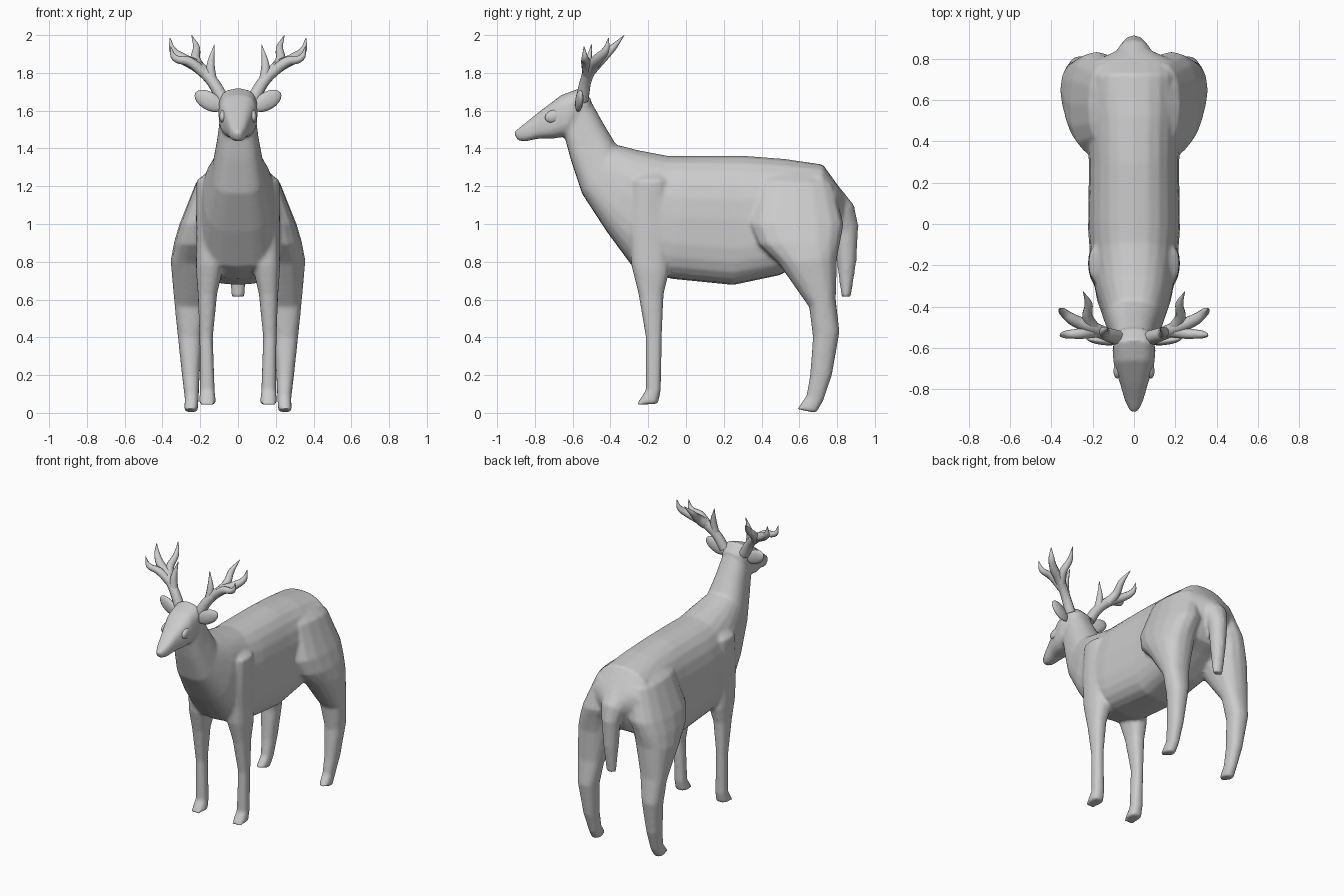
import bpy, bmesh, math
from mathutils import Vector


def power(v, p):
    return math.copysign(abs(v) ** p, v)


def loft(bm, rings, sides=16, p=0.8, p_top=None, mirror=False):
    """Skin of rounded-box rings: (y, z) of one edge, (y, z) of the other edge, x inner, x outer."""
    for side in ((1, -1) if mirror else (1,)):
        loops = []
        for ya, za, yb, zb, x0, x1 in rings:
            loop = []
            for i in range(sides):
                a = 2 * math.pi * i / sides
                q = p_top if p_top and math.sin(a) > 0 else p
                s, c = power(math.sin(a), q), power(math.cos(a), q)
                t = (1 - s) / 2
                loop.append(bm.verts.new((side * ((x0 + x1) / 2 + (x1 - x0) / 2 * c),
                                          ya + (yb - ya) * t, za + (zb - za) * t)))
            loops.append(loop)
        for la, lb in zip(loops, loops[1:]):
            for i in range(sides):
                j = (i + 1) % sides
                bm.faces.new((la[i], la[j], lb[j], lb[i]))
        bm.faces.new(loops[0])
        bm.faces.new(loops[-1])


def finish(name, bm):
    bmesh.ops.recalc_face_normals(bm, faces=bm.faces)
    me = bpy.data.meshes.new(name)
    bm.to_mesh(me)
    bm.free()
    ob = bpy.data.objects.new(name, me)
    bpy.context.collection.objects.link(ob)
    for f in me.polygons:
        f.use_smooth = True
    return ob


def sym(rows):
    return [(a, b, c, d, -w, w) for a, b, c, d, w in rows]


body = bmesh.new()

# Torso and neck: top edge, bottom edge, half width
loft(body, sym([
    (-0.52, 1.68, -0.645, 1.47, 0.092),
    (-0.43, 1.52, -0.61, 1.34, 0.112),
    (-0.37, 1.42, -0.55, 1.16, 0.137),
    (-0.25, 1.39, -0.42, 0.96, 0.182),
    (-0.09, 1.36, -0.28, 0.77, 0.21),
    (0.02, 1.36, -0.08, 0.71, 0.222),
    (0.30, 1.362, 0.25, 0.677, 0.218),
    (0.52, 1.345, 0.50, 0.73, 0.225),
    (0.725, 1.315, 0.68, 0.84, 0.225),
    (0.80, 1.21, 0.76, 0.88, 0.21),
    (0.85, 1.14, 0.79, 0.94, 0.10)]), sides=24, p=0.62, p_top=0.85)

# Head
loft(body, sym([
    (-0.50, 1.66, -0.62, 1.46, 0.09),
    (-0.56, 1.72, -0.655, 1.46, 0.105),
    (-0.66, 1.683, -0.70, 1.452, 0.098),
    (-0.77, 1.60, -0.78, 1.452, 0.067),
    (-0.86, 1.527, -0.85, 1.437, 0.044),
    (-0.913, 1.487, -0.892, 1.442, 0.02)]), p=0.68)

# Tail, growing out of the rump
loft(body, sym([
    (0.76, 1.26, 0.70, 1.12, 0.12),
    (0.89, 1.10, 0.77, 1.00, 0.085),
    (0.913, 0.99, 0.79, 0.94, 0.062),
    (0.902, 0.80, 0.798, 0.80, 0.05),
    (0.873, 0.615, 0.823, 0.615, 0.034)]), sides=12, p=1)

# Hind legs with haunch: front edge, back edge, inner x, outer x
loft(body, [
    (0.45, 1.30, 0.70, 1.29, 0.02, 0.13),
    (0.37, 1.23, 0.78, 1.21, 0.03, 0.222),
    (0.33, 1.00, 0.835, 1.00, 0.05, 0.31),
    (0.38, 0.89, 0.82, 0.92, 0.08, 0.338),
    (0.49, 0.79, 0.80, 0.82, 0.10, 0.357),
    (0.652, 0.56, 0.793, 0.60, 0.16, 0.337),
    (0.672, 0.40, 0.813, 0.43, 0.188, 0.32),
    (0.657, 0.20, 0.773, 0.20, 0.203, 0.297),
    (0.637, 0.09, 0.725, 0.06, 0.208, 0.282),
    (0.588, 0.02, 0.69, 0.0, 0.213, 0.285)], p=0.85, mirror=True)

# Front legs with shoulder
loft(body, [
    (-0.27, 1.29, -0.10, 1.29, 0.03, 0.14),
    (-0.29, 1.23, -0.09, 1.23, 0.06, 0.22),
    (-0.31, 1.00, -0.08, 1.00, 0.07, 0.22),
    (-0.29, 0.78, -0.09, 0.74, 0.08, 0.223),
    (-0.252, 0.63, -0.118, 0.63, 0.11, 0.213),
    (-0.213, 0.40, -0.128, 0.40, 0.133, 0.204),
    (-0.213, 0.12, -0.133, 0.12, 0.123, 0.202),
    (-0.263, 0.043, -0.148, 0.048, 0.116, 0.207)], sides=14, mirror=True)

# One continuous skin over the body parts
ob = finish("body", body)
rm = ob.modifiers.new("skin", 'REMESH')
rm.mode = 'VOXEL'
rm.voxel_size = 0.011
rm.use_smooth_shade = True
sm = ob.modifiers.new("blend", 'SMOOTH')
sm.factor = 0.5
sm.iterations = 5


# Ears and eyes: stretched spheres
def ellipsoid(name, centre, radii, long_axis):
    bm = bmesh.new()
    bmesh.ops.create_uvsphere(bm, u_segments=14, v_segments=10, radius=1)
    rot = Vector(long_axis).to_track_quat('Z', 'Y')
    for v in bm.verts:
        v.co = rot @ Vector([c * r for c, r in zip(v.co, radii)]) + Vector(centre)
    finish(name, bm).modifiers.new("mirror", 'MIRROR')


ellipsoid("ear", (0.155, -0.565, 1.652), (0.020, 0.048, 0.083), (0.85, 0.12, 0.5))
ellipsoid("eye", (0.076, -0.695, 1.57), (0.022, 0.036, 0.053), (-0.15, 1, 0.2))


# Antlers: main beam and tines as tapered curves, each point x, y, z, radius
def antler(name, side):
    cu = bpy.data.curves.new(name, 'CURVE')
    cu.dimensions = '3D'
    cu.bevel_depth = 1
    cu.bevel_resolution = 2
    cu.resolution_u = 5
    cu.use_fill_caps = True
    for pts in [
        [(0.08, -0.55, 1.66, .036), (0.14, -0.53, 1.76, .032), (0.21, -0.50, 1.83, .033),
         (0.30, -0.46, 1.88, .028), (0.345, -0.425, 1.92, .02), (0.36, -0.41, 1.985, .002)],
        [(0.20, -0.50, 1.82, .032), (0.225, -0.45, 1.87, .027), (0.22, -0.39, 1.93, .02),
         (0.245, -0.328, 1.998, .002)],
        [(0.14, -0.53, 1.76, .03), (0.145, -0.52, 1.84, .023), (0.125, -0.50, 1.95, .002)],
        [(0.17, -0.52, 1.79, .028), (0.26, -0.53, 1.86, .026), (0.335, -0.535, 1.88, .018),
         (0.357, -0.54, 1.94, .002)],
    ]:
        sp = cu.splines.new('BEZIER')
        sp.bezier_points.add(len(pts) - 1)
        for bp, (x, y, z, r) in zip(sp.bezier_points, pts):
            bp.co = (x * side, y, z)
            bp.radius = r
            bp.handle_left_type = bp.handle_right_type = 'AUTO'
    bpy.context.collection.objects.link(bpy.data.objects.new(name, cu))


antler("antler_left", 1)
antler("antler_right", -1)
